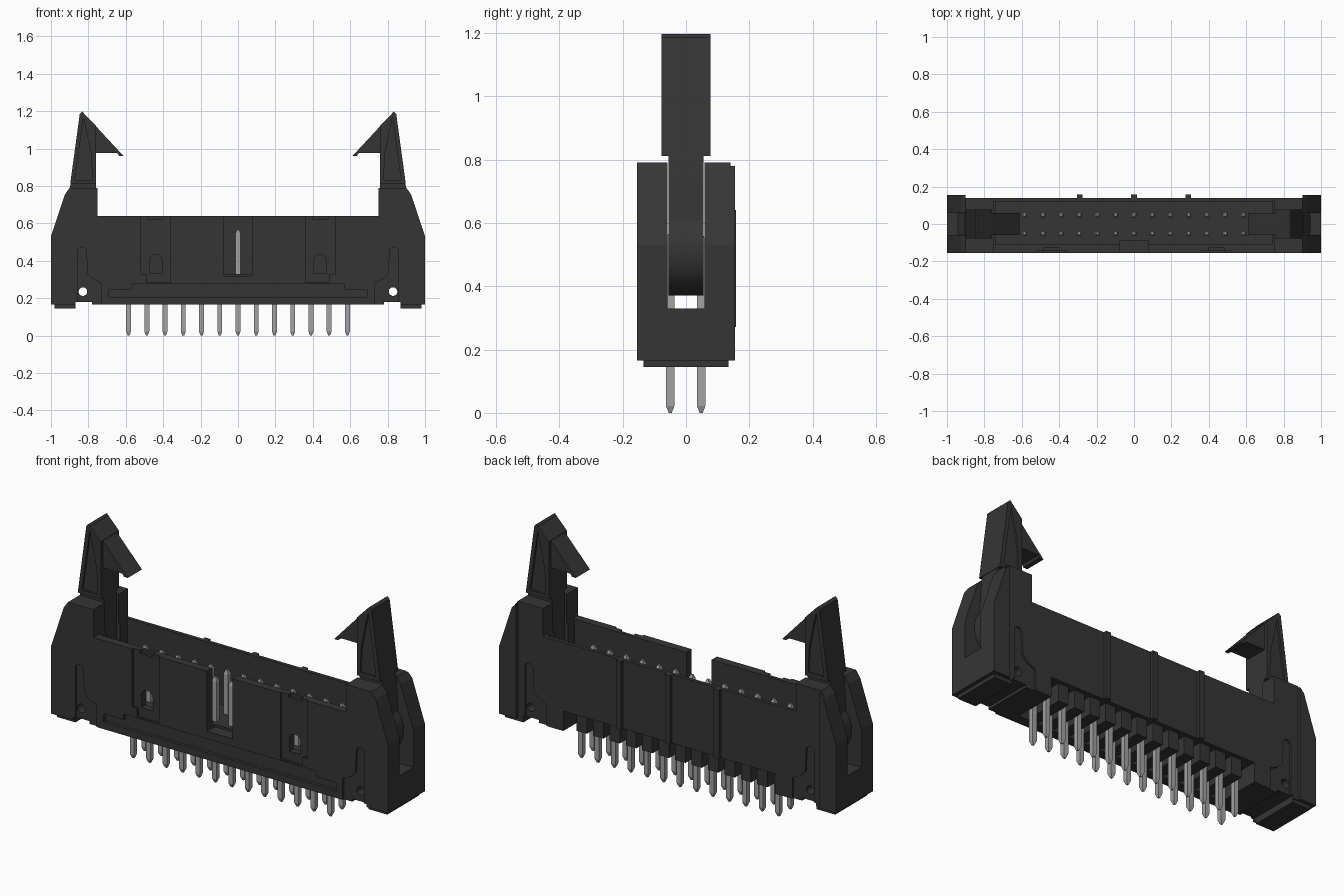
import bpy, bmesh, math
from mathutils import Vector

cube = bpy.data.objects.get("Cube")
if cube:
    bpy.data.objects.remove(cube, do_unlink=True)


def material(name, rgb, rough):
    m = bpy.data.materials.new(name)
    m.use_nodes = True
    m.diffuse_color = (*rgb, 1)
    bsdf = m.node_tree.nodes["Principled BSDF"]
    bsdf.inputs["Base Color"].default_value = (*rgb, 1)
    bsdf.inputs["Roughness"].default_value = rough
    return m


PLASTIC = material("black plastic", (0.036, 0.036, 0.036), 0.6)
METAL = material("grey metal", (0.36, 0.36, 0.36), 0.5)


def prism(bm, pts, a, b, axis="y"):
    """Extrude an outline from a to b: (x, z) along y, or (x, y) along z."""
    place = (lambda p, t: (p[0], t, p[1])) if axis == "y" else (lambda p, t: (p[0], p[1], t))
    low = [bm.verts.new(place(p, a)) for p in pts]
    high = [bm.verts.new(place(p, b)) for p in pts]
    n = len(pts)
    faces = [bm.faces.new(low), bm.faces.new(high)]
    faces += [bm.faces.new((low[i], low[(i + 1) % n], high[(i + 1) % n], high[i])) for i in range(n)]
    bmesh.ops.recalc_face_normals(bm, faces=faces)


def rect(x0, x1, z0, z1):
    return [(x0, z0), (x1, z0), (x1, z1), (x0, z1)]


def arc(cx, cz, r, start, end, n=12):
    angles = [math.radians(start + (end - start) * i / n) for i in range(n + 1)]
    return [(cx + r * math.cos(t), cz + r * math.sin(t)) for t in angles]


def flip(pts, s):
    return [(s * x, z) for x, z in pts]


def make(name, parts, mat=PLASTIC):
    """Object made of prisms, each given as (outline, from, to[, axis])."""
    bm = bmesh.new()
    for p in parts:
        prism(bm, *p)
    mesh = bpy.data.meshes.new(name)
    bm.to_mesh(mesh)
    bm.free()
    mesh.materials.append(mat)
    ob = bpy.data.objects.new(name, mesh)
    bpy.context.collection.objects.link(ob)
    return ob


def select(ob):
    bpy.ops.object.select_all(action="DESELECT")
    ob.select_set(True)
    bpy.context.view_layer.objects.active = ob


def cut(ob, *part):
    cutter = make("cutter", [part])
    cutter.hide_render = True
    mod = ob.modifiers.new("cut", "BOOLEAN")
    mod.operation = "DIFFERENCE"
    mod.solver = "EXACT"
    mod.object = cutter
    select(ob)
    bpy.ops.object.modifier_apply(modifier=mod.name)
    bpy.data.objects.remove(cutter, do_unlink=True)


# Housing outline with the two end towers
half = [(0.78, 0.165), (0.78, 0.18), (0.87, 0.18), (0.87, 0.165), (1, 0.165), (1, 0.53),
        (0.925, 0.755), (0.90, 0.79), (0.75, 0.79), (0.75, 0.64)]
housing = make("housing", [(half + flip(half, -1)[::-1], -0.155, 0.14)])

# Open cavity joined to the latch slots at both ends
s, e = 0.058, 0.74
plan = [(-1.1, -s), (-e, -s), (-e, -0.11), (e, -0.11), (e, -s), (1.1, -s),
        (1.1, s), (e, s), (e, 0.12), (-e, 0.12), (-e, s), (-1.1, s)]
cut(housing, plan, 0.33, 2, "z")

# Key notch, front groove and underside recess
cut(housing, rect(-0.075, 0.075, 0.317, 1), -0.3, -0.09)
groove = [(0.69, 0.203), (0.69, 0.247), (0.57, 0.247), (0.57, 0.277)]
cut(housing, groove + flip(groove, -1)[::-1], -0.3, -0.138)
cut(housing, rect(-0.63, 0.63, 0, 0.272), -0.10, 0.3)

for sx in (-1, 1):
    # Recessed front panel, its arched window and top nick
    panel = [(0.36, 0.284), (0.49, 0.284), (0.49, 0.33), (0.52, 0.33), (0.52, 1), (0.36, 1)]
    cut(housing, flip(panel, sx), -0.3, -0.144)
    window = [(0.405, 0.335), (0.473, 0.335)] + arc(0.439, 0.40, 0.034, 0, 180)
    cut(housing, flip(window, sx), -0.3, -0.08)
    cut(housing, flip(rect(0.40, 0.48, 0.622, 1), sx), -0.3, -0.128)
    # Shallow pivot channel on both sides and a through hole
    channel = ([(0.73, 0.1), (0.857, 0.1)] + arc(0.834, 0.45, 0.023, 0, 180)
               + [(0.805, 0.33), (0.775, 0.30), (0.73, 0.28)])
    cut(housing, flip(channel, sx), -0.3, -0.145)
    cut(housing, flip(channel, sx), 0.13, 0.3)
    cut(housing, flip(arc(0.829, 0.235, 0.023, 0, 345, 23), sx), -0.4, 0.4)

# Ribs between the pins on the underside
PITCH = 0.0975
make("underside_ribs", [(rect((i - 5.5) * PITCH - 0.031, (i - 5.5) * PITCH + 0.031, 0.175, 0.275), -0.105, 0.118)
                        for i in range(12)])

# Polarising ridges on the back wall
make("back_ridges", [(rect(x - 0.015, x + 0.015, 0.272, 0.64), 0.135, 0.158) for x in (-0.29, 0, 0.29)])

flange = [(0.90, 0.165), (1, 0.165), (1, 0.53), (0.925, 0.755), (0.90, 0.78)]
for sx, side in ((1, "left"), (-1, "right")):
    make(side + "_end_flange", [(flip(flange, sx), 0.14, 0.155)])
    make(side + "_foot", [(flip(rect(0.87, 0.98, 0.145, 0.17), sx), -0.135, 0.135)])

    # Ejector latch: rounded lower lever, framed head and hook
    lever = ([(0.76, 0.83), (0.89, 0.83), (0.90, 0.79), (0.908, 0.66)]
             + arc(0.80, 0.515, 0.145, 40, -90, 14) + [(0.70, 0.37), (0.70, 0.40), (0.76, 0.47)])
    core = [(0.762, 0.815), (0.892, 0.815), (0.842, 1.185), (0.83, 1.192), (0.762, 1.12)]
    outer_rib = [(0.875, 0.812), (0.897, 0.812), (0.846, 1.185), (0.833, 1.197), (0.823, 1.188)]
    inner_rib = [(0.76, 0.812), (0.778, 0.812), (0.785, 0.97), (0.833, 1.197), (0.76, 1.122)]
    base_rib = [(0.76, 0.812), (0.897, 0.812), (0.894, 0.832), (0.76, 0.832)]
    hook = [(0.77, 0.975), (0.645, 0.975), (0.635, 0.96), (0.612, 0.96), (0.765, 1.125), (0.80, 1.12)]
    shapes = ((lever, 0.055), (core, 0.067), (outer_rib, 0.077),
              (inner_rib, 0.077), (base_rib, 0.077), (hook, 0.06))
    latch = make(side + "_latch", [(flip(p, sx), -w, w) for p, w in shapes])
    select(latch)
    bpy.ops.object.shade_smooth_by_angle(angle=math.radians(25))

# Contact pins: two rows of thirteen, tapered at both ends
bm = bmesh.new()
rings = [(0, 0.005), (0.022, 0.013), (0.545, 0.013), (0.565, 0.006)]
for i in range(13):
    for y in (-0.05, 0.048):
        x = (i - 6) * PITCH
        loops = [[bm.verts.new((x + a * r, y + b * r, z)) for a, b in ((-1, -1), (1, -1), (1, 1), (-1, 1))]
                 for z, r in rings]
        bm.faces.new(loops[0][::-1])
        bm.faces.new(loops[-1])
        for lo, hi in zip(loops, loops[1:]):
            for k in range(4):
                bm.faces.new((lo[k], lo[(k + 1) % 4], hi[(k + 1) % 4], hi[k]))
mesh = bpy.data.meshes.new("contact_pins")
bm.to_mesh(mesh)
bm.free()
mesh.materials.append(METAL)
bpy.context.collection.objects.link(bpy.data.objects.new("contact_pins", mesh))
